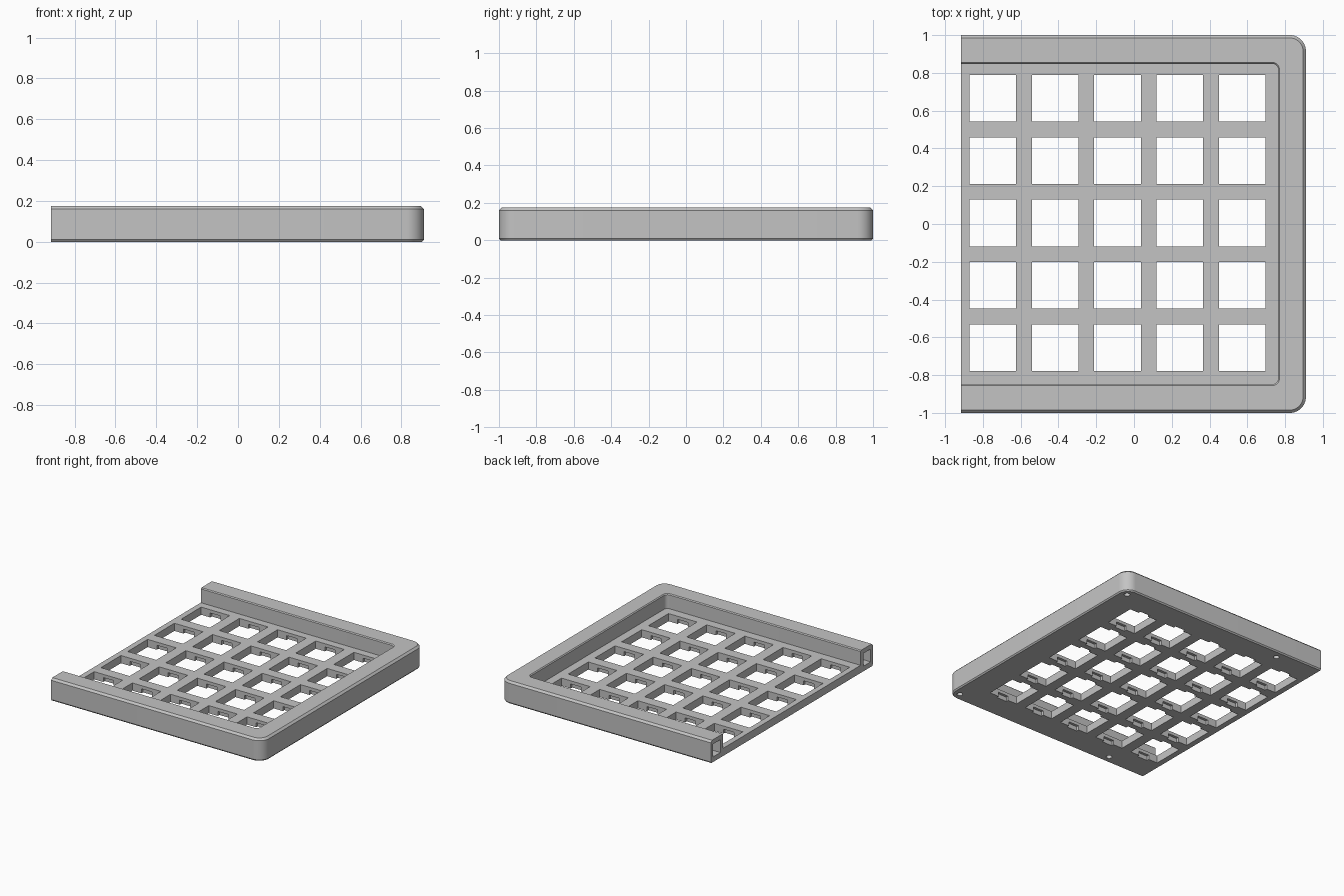
import bpy, bmesh, math
from mathutils import Matrix

if "Cube" in bpy.data.objects:
    bpy.data.objects.remove(bpy.data.objects["Cube"], do_unlink=True)

LEFT, RIGHT, HALF, TOP = -0.915, 0.91, 1.0, 0.175
PLATE = 0.06        # switch plate thickness
PITCH, HOLE = 0.33, 0.247


def finish(name, bm):
    bmesh.ops.recalc_face_normals(bm, faces=bm.faces)
    mesh = bpy.data.meshes.new(name)
    bm.to_mesh(mesh)
    bm.free()
    obj = bpy.data.objects.new(name, mesh)
    bpy.context.collection.objects.link(obj)
    return obj


def outline(left, right, half, radius, steps=12):
    """Flat left side, rounded corners on the right."""
    pts = [(left, -half)]
    for cy, start in ((-half + radius, -90), (half - radius, 0)):
        for i in range(steps + 1):
            a = math.radians(start + 90 * i / steps)
            pts.append((right - radius + radius * math.cos(a), cy + radius * math.sin(a)))
    return pts + [(left, half)]


def loft(name, left, right, half, radius, levels):
    """Stack outlines; each level is (height, inset)."""
    bm = bmesh.new()
    rings = [[bm.verts.new((x, y, z)) for x, y in
              outline(left, right - inset, half - inset, radius - inset)]
             for z, inset in levels]
    for low, high in zip(rings, rings[1:]):
        for i in range(len(low)):
            j = (i + 1) % len(low)
            bm.faces.new((low[i], low[j], high[j], high[i]))
    bm.faces.new(rings[0])
    bm.faces.new(rings[-1])
    return finish(name, bm)


def boxes(name, centres, size):
    bm = bmesh.new()
    for c in centres:
        bmesh.ops.create_cube(bm, matrix=Matrix.Translation(c) @ Matrix.Diagonal((*size, 1)))
    return finish(name, bm)


def subtract(body, cutter):
    cutter.hide_render = True
    mod = body.modifiers.new(cutter.name, 'BOOLEAN')
    mod.operation, mod.solver, mod.object = 'DIFFERENCE', 'EXACT', cutter
    bpy.context.view_layer.objects.active = body
    bpy.ops.object.modifier_apply(modifier=mod.name)
    bpy.data.objects.remove(cutter, do_unlink=True)


# Outer shell with bevelled top and bottom edges
case = loft("keyboard_case", LEFT, RIGHT, HALF, 0.085,
            [(0, 0.008), (0.01, 0), (TOP - 0.015, 0), (TOP, 0.015)])

# Recess above the switch plate, open to the left
subtract(case, loft("recess_cutter", LEFT - 0.1, 0.763, 0.848, 0.03,
                    [(PLATE, 0), (TOP - 0.007, 0), (TOP, -0.007), (TOP + 0.05, -0.007)]))

# Hollow wiring channel running round inside the rim
bm = bmesh.new()
outer, inner = (0.882, 0.972), (0.795, 0.882)
path = [(LEFT - 0.1, -outer[1]), (outer[0], -outer[1]), (outer[0], outer[1]), (LEFT - 0.1, outer[1]),
        (LEFT - 0.1, inner[1]), (inner[0], inner[1]), (inner[0], -inner[1]), (LEFT - 0.1, -inner[1])]
face = bm.faces.new([bm.verts.new((x, y, 0.04)) for x, y in path])
raised = bmesh.ops.extrude_face_region(bm, geom=[face])["geom"]
bmesh.ops.translate(bm, vec=(0, 0, 0.1), verts=[v for v in raised if isinstance(v, bmesh.types.BMVert)])
subtract(case, finish("channel_cutter", bm))

# Grid of switch openings, with clip notches under the plate
grid = [(-0.747 + PITCH * i, 0.005 + PITCH * j, 0) for i in range(5) for j in range(-2, 3)]
subtract(case, boxes("opening_cutter", grid, (HOLE, HOLE, 0.3)))
subtract(case, boxes("notch_cutter", grid, (0.09, HOLE + 0.04, 0.07)))

# Screw holes in the underside
bm = bmesh.new()
for x in (-0.55, 0.85):
    for y in (-0.935, 0.935):
        bmesh.ops.create_cone(bm, cap_ends=True, segments=24, radius1=0.021, radius2=0.021,
                              depth=0.1, matrix=Matrix.Translation((x, y, 0)))
subtract(case, finish("screw_cutter", bm))

# Plain grey plastic
grey = bpy.data.materials.new("grey_plastic")
grey.use_nodes = True
colour = (0.55, 0.55, 0.55, 1)
grey.diffuse_color = colour
grey.node_tree.nodes["Principled BSDF"].inputs["Base Color"].default_value = colour
case.data.materials.clear()
case.data.materials.append(grey)
for poly in case.data.polygons:
    poly.material_index = 0

bpy.ops.object.select_all(action='DESELECT')
case.select_set(True)
bpy.context.view_layer.objects.active = case
bpy.ops.object.shade_smooth_by_angle(angle=math.radians(30))
